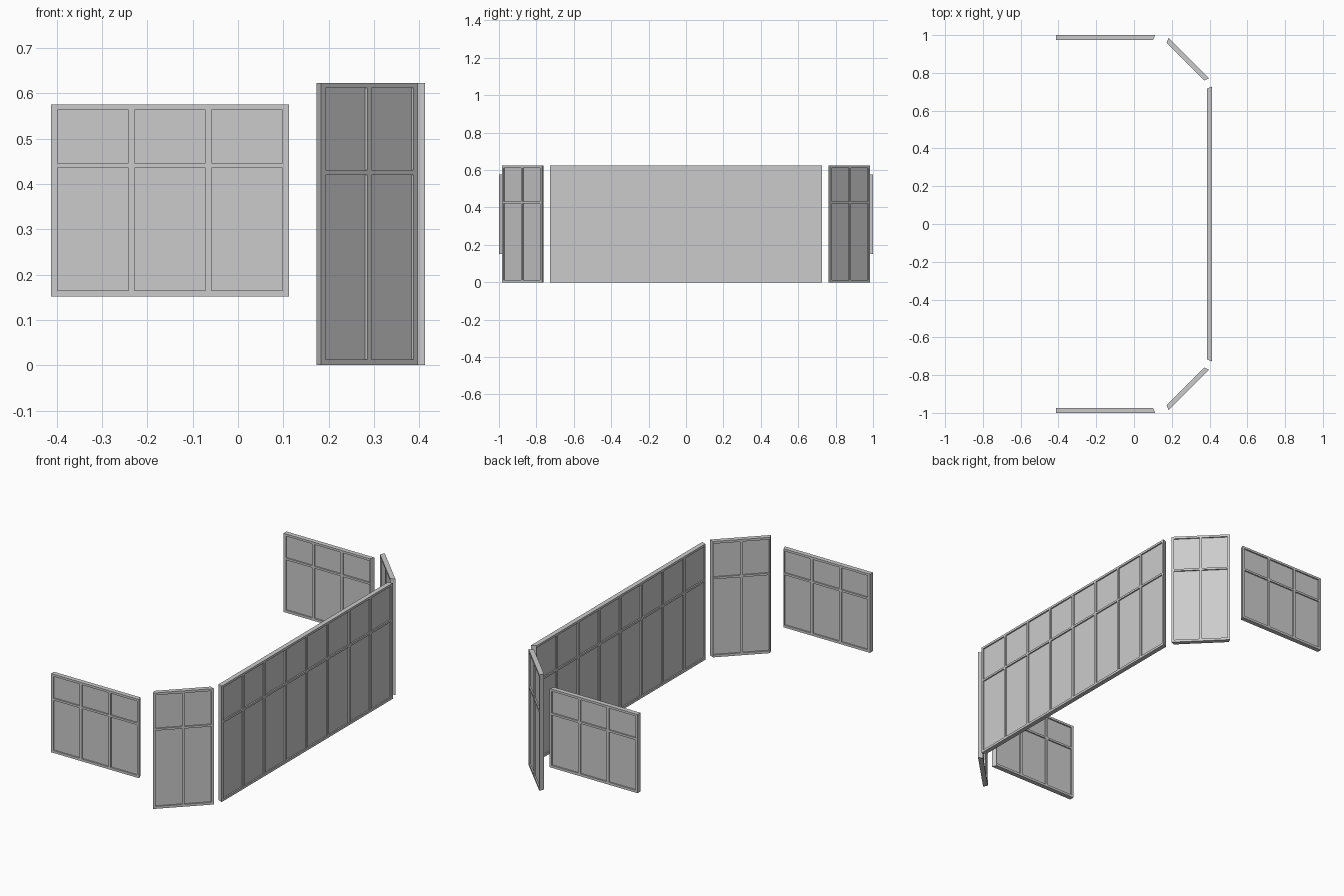
import bpy, bmesh, math
from mathutils import Vector

if "Cube" in bpy.data.objects:
    bpy.data.objects.remove(bpy.data.objects["Cube"])

THICK = 0.025
RECESS = 0.007
BORDER = 0.0135
MULLION = 0.013
MITRE = THICK * math.tan(math.radians(22.5))


def window_panel(name, p, q, cols, zs, mitre_start, mitre_end, mirror=False):
    """Framed panel from p to q (outer face line), with recessed panes on both faces."""
    p, q = Vector((*p, 0)), Vector((*q, 0))
    length = (q - p).length
    d = (q - p).normalized()
    n = Vector((-d.y, d.x, 0))
    pane = (length - 2 * BORDER - (cols - 1) * MULLION) / cols

    # grid lines along the panel: pane left and right edges
    us = [0]
    for i in range(cols):
        u = BORDER + i * (pane + MULLION)
        us += [u, u + pane]
    us.append(length)

    bm = bmesh.new()
    panes, sides = [], []
    for inner in (0, 1):
        line = us[:]
        if inner:
            line[0] += mitre_start
            line[-1] -= mitre_end
        g = [[bm.verts.new(p + d * u + n * THICK * inner + Vector((0, 0, z)))
              for z in zs] for u in line]
        sides.append(g)
        for i in range(len(us) - 1):
            for j in range(len(zs) - 1):
                f = bm.faces.new((g[i][j], g[i + 1][j], g[i + 1][j + 1], g[i][j + 1]))
                if i % 2 and j % 2:
                    panes.append(f)

    # rim joining the outer and inner faces
    a, b = sides
    for i in range(len(us) - 1):
        for j in (0, -1):
            bm.faces.new((a[i][j], a[i + 1][j], b[i + 1][j], b[i][j]))
    for j in range(len(zs) - 1):
        for i in (0, -1):
            bm.faces.new((a[i][j], a[i][j + 1], b[i][j + 1], b[i][j]))

    # sink the panes
    bmesh.ops.recalc_face_normals(bm, faces=bm.faces[:])
    bm.normal_update()
    for f in panes:
        inward = -f.normal * RECESS
        res = bmesh.ops.extrude_discrete_faces(bm, faces=[f])
        bmesh.ops.translate(bm, verts=res["faces"][0].verts[:], vec=inward)
    bmesh.ops.recalc_face_normals(bm, faces=bm.faces[:])

    mesh = bpy.data.meshes.new(name)
    bm.to_mesh(mesh)
    bm.free()
    obj = bpy.data.objects.new(name, mesh)
    bpy.context.collection.objects.link(obj)
    if mirror:
        m = obj.modifiers.new("mirror", "MIRROR")
        m.use_axis = (False, True, False)
        m.use_mirror_merge = False
    return obj


low_rows = [0.152, 0.165, 0.435, 0.446, 0.563, 0.575]
tall_rows = [0.0, 0.013, 0.420, 0.431, 0.611, 0.623]

# long window wall, corner windows and side windows
window_panel("long_window", (0.412, -0.727), (0.412, 0.727), 8, tall_rows, MITRE, MITRE)
window_panel("corner_window", (0.183, -0.985), (0.397, -0.771), 2, tall_rows,
             MITRE, MITRE, mirror=True)
window_panel("side_window", (-0.412, -1.0), (0.112, -1.0), 3, low_rows,
             0, MITRE, mirror=True)
